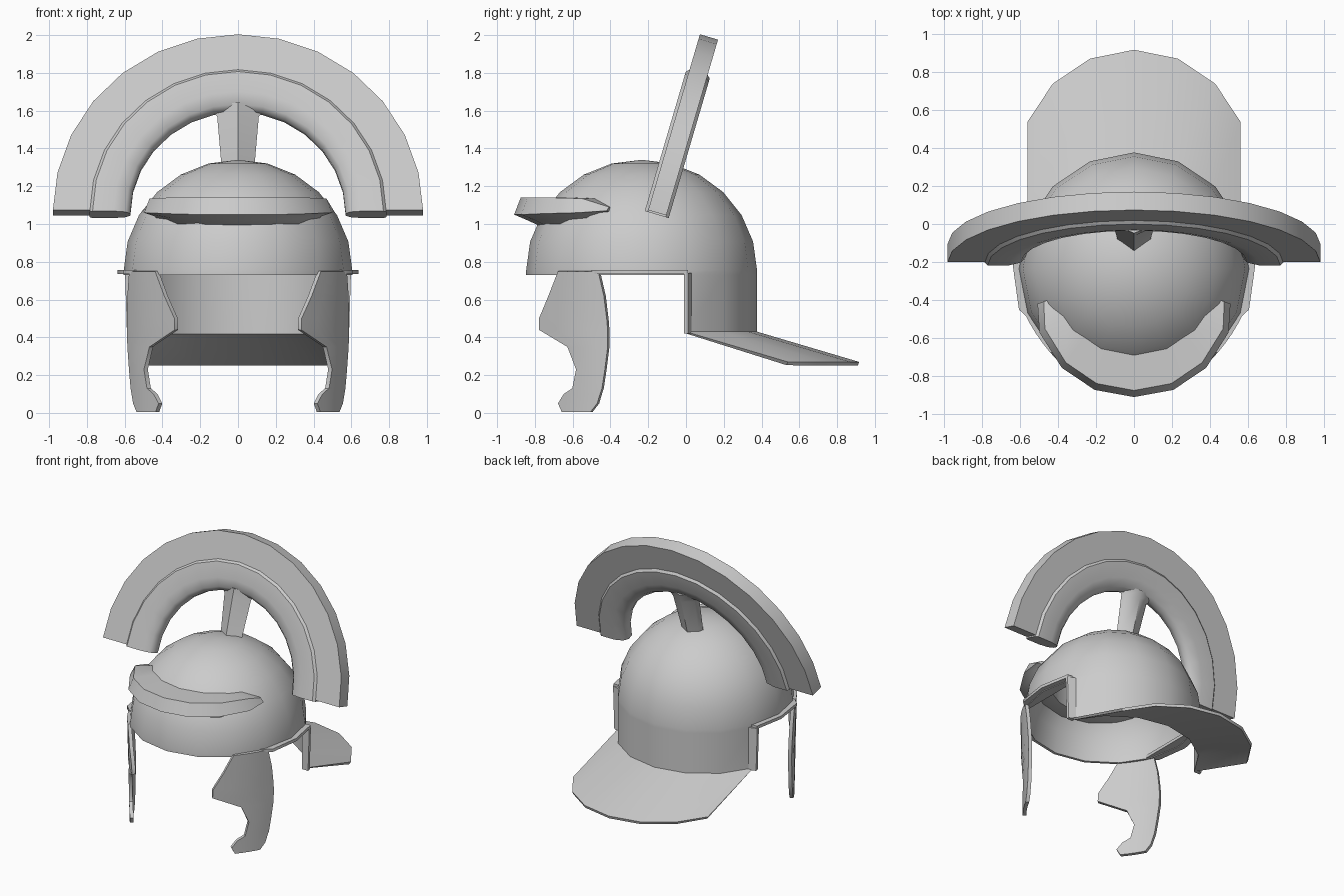
import bpy, math
from math import sin, cos, pi, radians
from mathutils import Vector

if "Cube" in bpy.data.objects:
    bpy.data.objects.remove(bpy.data.objects["Cube"])

CY = -0.235  # centre of the bowl in y


def make(name, verts, faces, angle=40, thick=0, offset=-1, mirror=False, fix=False):
    me = bpy.data.meshes.new(name)
    me.from_pydata([tuple(v) for v in verts], [], faces)
    ob = bpy.data.objects.new(name, me)
    bpy.context.collection.objects.link(ob)
    bpy.ops.object.select_all(action='DESELECT')
    ob.select_set(True)
    bpy.context.view_layer.objects.active = ob
    if fix:
        bpy.ops.object.mode_set(mode='EDIT')
        bpy.ops.mesh.select_all(action='SELECT')
        bpy.ops.mesh.normals_make_consistent(inside=False)
        bpy.ops.object.mode_set(mode='OBJECT')
    if thick:
        m = ob.modifiers.new("thickness", 'SOLIDIFY')
        m.thickness, m.offset = thick, offset
    if mirror:
        ob.modifiers.new("mirror", 'MIRROR')
    for m in list(ob.modifiers):
        bpy.ops.object.modifier_apply(modifier=m.name)
    bpy.ops.object.shade_smooth_by_angle(angle=radians(angle))
    return ob


def loft(name, sections, **kw):
    """Skin a row of equal closed sections and cap both ends."""
    n = len(sections[0])
    verts = [p for s in sections for p in s]
    faces = [(k * n + i, k * n + (i + 1) % n, (k + 1) * n + (i + 1) % n, (k + 1) * n + i)
             for k in range(len(sections) - 1) for i in range(n)]
    faces += [tuple(range(n)), tuple(range(len(verts) - n, len(verts)))]
    return make(name, verts, faces, fix=True, **kw)


# Bowl: 16-sided dome, with the rear continued down and out as the neck guard
N, verts, faces = 16, [], []
rings = [(0.605, 0.73)] + [(0.605 * cos(radians(a)), 0.755 + 0.585 * sin(radians(a)))
                           for a in range(0, 90, 15)]
for r, z in rings:
    for i in range(N):
        t = 2 * pi * i / N
        verts.append((r * cos(t), CY + r * 1.01 * sin(t), z))
for k in range(len(rings) - 1):
    for i in range(N):
        j = (i + 1) % N
        faces.append((k * N + i, k * N + j, (k + 1) * N + j, (k + 1) * N + i))
verts.append((0, CY, 1.34))
top = (len(rings) - 1) * N
faces += [(top + i, top + (i + 1) % N, len(verts) - 1) for i in range(N)]
upper = list(range(1, 8))
for dy, z in ((0, 0.43), (0.54, 0.27)):
    lower = []
    for i in range(1, 8):
        x, y, _ = verts[i]
        lower.append(len(verts))
        verts.append((x, y + dy, z))
    faces += [(lower[i], lower[i + 1], upper[i + 1], upper[i]) for i in range(6)]
    upper = lower
make("bowl_and_neck_guard", verts, faces, thick=0.02)

# Brow band: tapering peak across the forehead
sections = []
for a, r, zt, zm, zb in ((-70, .54, 1.09, 1.07, 1.05), (-56, .60, 1.135, 1.06, 1.02),
                         (-36, .645, 1.14, 1.055, 1.0), (-18, .67, 1.14, 1.05, .995),
                         (0, .675, 1.14, 1.05, .99), (18, .67, 1.14, 1.05, .995),
                         (36, .645, 1.14, 1.055, 1.0), (56, .60, 1.135, 1.06, 1.02),
                         (70, .54, 1.09, 1.07, 1.05)):
    t = radians(a)
    prof = [(0.42, zt), (r - 0.035, zt), (r, zm), (r - 0.07, (zm + zb) / 2), (min(r - 0.09, .54), zb), (0.42, zb)]
    sections.append([(q * sin(t), CY - q * cos(t), z) for q, z in prof])
loft("brow_band", sections)

# Ear flanges: thin ledges on the rim, plus the upright lip of the neck guard
ledge = []
for y, x in ((-0.50, .55), (-0.45, .605), (-0.22, .637), (0.01, .595)):
    ledge.append([(.52, y, .735), (x, y, .735), (x, y, .757), (.52, y, .757)])
loft("ear_flange", ledge, mirror=True)
loft("neck_guard_lip", [[(.54, -.01, z), (x, -.01, z), (x, .01, z), (.54, .03, z)]
                        for z, x in ((.42, .588), (.74, .598))], mirror=True)

# Cheek guards: curved plates, rows of (z, front y, back y)
rows = ((.75, -.67, -.46), (.62, -.72, -.43), (.5, -.77, -.415), (.44, -.77, -.41),
        (.35, -.62, -.41), (.23, -.575, -.425), (.13, -.595, -.44), (.1, -.64, -.45),
        (.05, -.67, -.465), (.005, -.65, -.5))
verts, faces, C = [], [], 5
for z, f, b in rows:
    for c in range(C):
        y = f + (b - f) * c / (C - 1)
        verts.append((.615 - .98 * (y - CY) ** 2 - .02 * (1 - z / .75), y, z))
for k in range(len(rows) - 1):
    for c in range(C - 1):
        p = k * C + c
        faces.append((p, p + 1, p + C + 1, p + C))
make("cheek_guard", verts, faces, thick=0.025, offset=0, mirror=True)

# Crest: half rings in a plane leaning back
TILT = radians(16.4)
UP, ACROSS = Vector((0, sin(TILT), cos(TILT))), Vector((0, cos(TILT), -sin(TILT)))
BASE = Vector((0, -0.155, 1.05))


def place(x, v, w):
    return BASE + Vector((x, 0, 0)) + UP * v + ACROSS * w


def half_ring(name, prof, drop):
    secs = []
    for i in range(15):
        t = pi * i / 14
        d = drop if i in (0, 14) else 0
        secs.append([place(r * cos(t), r * sin(t) - d, w) for r, w in prof])
    loft(name, secs)


half_ring("crest_plume", [(.75, -.05), (.98, -.05), (.98, .05), (.75, .05)], -0.01)
half_ring("crest_holder", [(.785, -.05), (.77, -.066), (.66, -.066), (.595, -.05), (.57, -.02),
                           (.57, .02), (.595, .05), (.66, .066), (.77, .066), (.785, .05)], 0)

# Crest post: wedge-sided stem flaring into the holder
loft("crest_post", [[place(0, v, -.065), place(h, v, .0), place(h * .8, v, .03), place(0, v, .065),
                     place(-h * .8, v, .03), place(-h, v, .0)]
                    for v, h in ((.16, .085), (.3, .09), (.54, .11), (.6, .16))])
